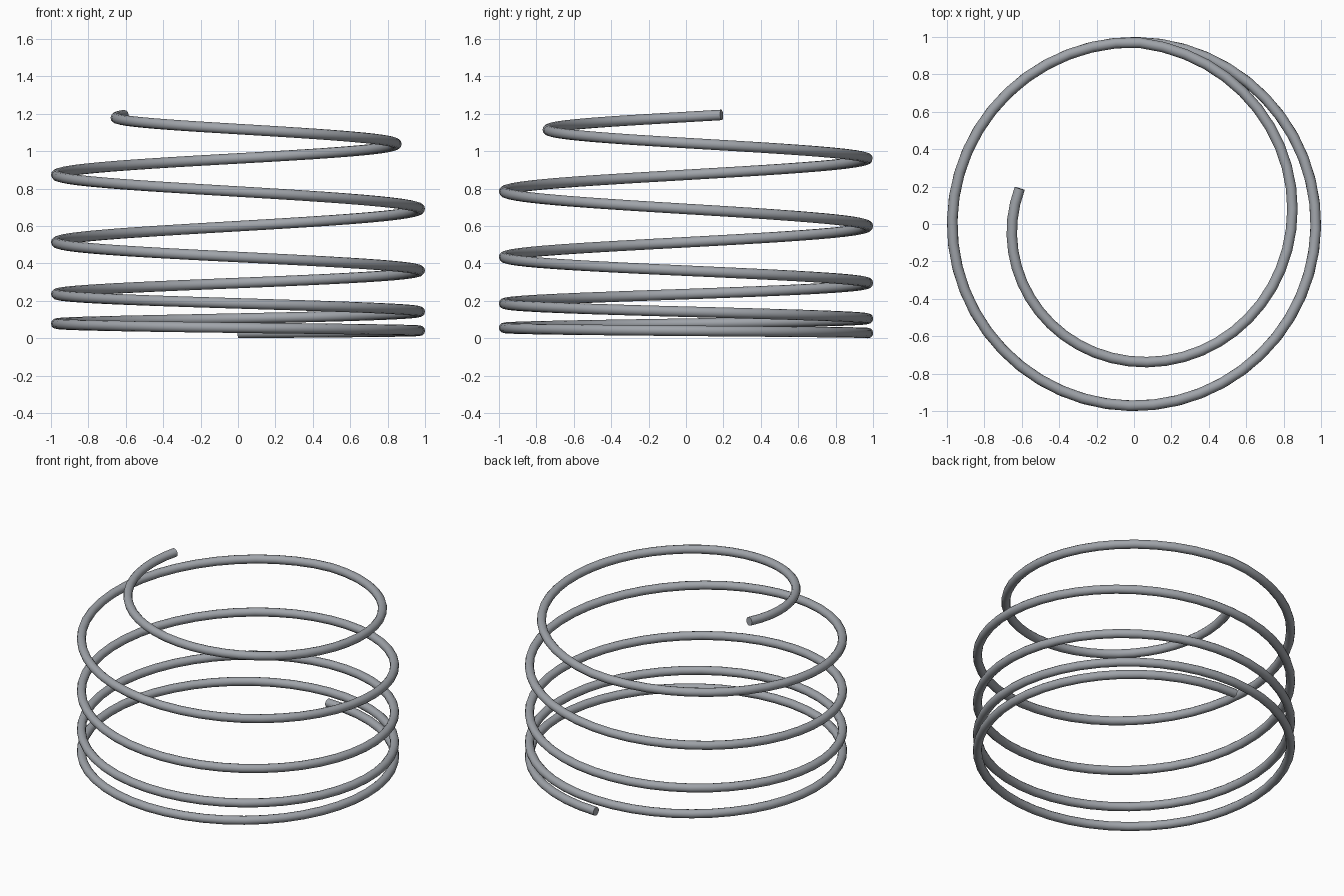
import bpy
import math

if "Cube" in bpy.data.objects:
    bpy.data.objects.remove(bpy.data.objects["Cube"])

WIRE = 0.028          # wire radius
STEPS = 12            # segments per quarter turn
END = 4.798           # turns in total

# Wire height and coil radius at every quarter turn, starting at the back
HEIGHTS = [0.028, 0.040, 0.056, 0.078, 0.105, 0.142, 0.186, 0.236, 0.295, 0.361, 0.434,
           0.513, 0.599, 0.691, 0.784, 0.873, 0.961, 1.043, 1.118, 1.182, 1.237]
RADII = [0.972] * 17 + [0.843, 0.736, 0.652, 0.60]


def sample(table, q, smooth=True):
    """Interpolate a quarter-turn table."""
    i = min(int(q), len(table) - 2)
    f = q - i
    b, c = table[i], table[i + 1]
    if not smooth:
        return b + (c - b) * f
    a = table[i - 1] if i > 0 else 2 * b - c
    d = table[i + 2] if i + 2 < len(table) else 2 * c - b
    return b + 0.5 * f * (c - a + f * (2 * a - 5 * b + 4 * c - d + f * (3 * (b - c) + d - a)))


def coil_point(turn):
    q = turn * 4
    r = sample(RADII, q, smooth=q > 17)
    a = turn * math.tau
    return (r * math.sin(a), r * math.cos(a), sample(HEIGHTS, q))


steel = bpy.data.materials.new("steel grey")
steel.diffuse_color = (0.35, 0.37, 0.40, 1)
steel.use_nodes = True
steel.node_tree.nodes["Principled BSDF"].inputs["Base Color"].default_value = steel.diffuse_color

# Coil spring: clockwise, widening pitch, last turn spirals inward
count = round(END * 4 * STEPS)
curve = bpy.data.curves.new("coil_spring", 'CURVE')
curve.dimensions = '3D'
curve.twist_mode = 'Z_UP'
curve.bevel_depth = WIRE
curve.bevel_resolution = 4
curve.use_fill_caps = True
spline = curve.splines.new('POLY')
spline.points.add(count)
for i, p in enumerate(spline.points):
    p.co = (*coil_point(END * i / count), 1)

spring = bpy.data.objects.new("coil_spring", curve)
bpy.context.collection.objects.link(spring)
bpy.context.view_layer.objects.active = spring
spring.select_set(True)
bpy.ops.object.convert(target='MESH')
spring = bpy.context.object
spring.data.materials.clear()
spring.data.materials.append(steel)
bpy.ops.object.shade_smooth_by_angle(angle=math.radians(40))
